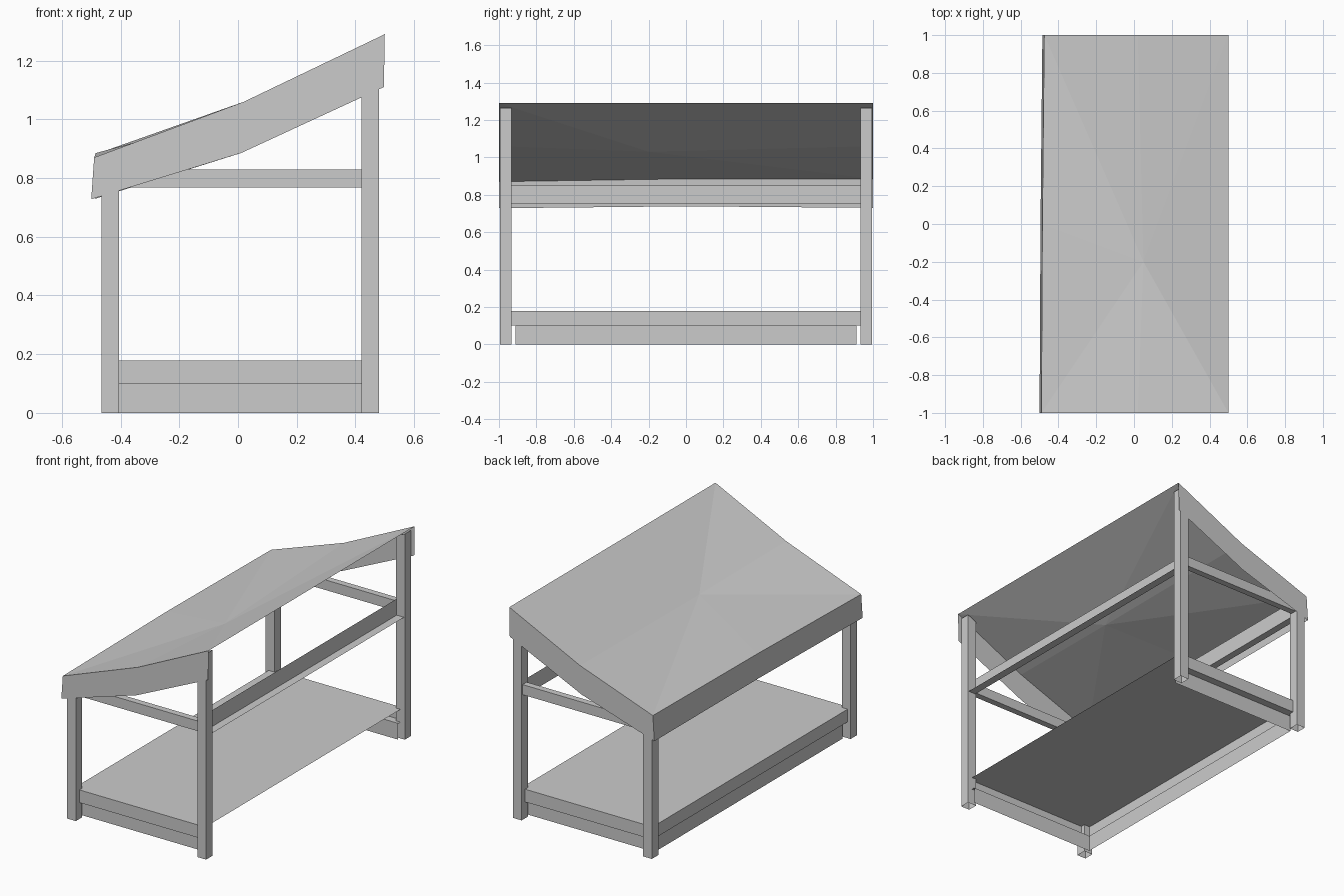
import bpy
import bmesh

cube = bpy.data.objects.get("Cube")
if cube:
    bpy.data.objects.remove(cube, do_unlink=True)

GREY = (0.6, 0.6, 0.6, 1.0)
mat = bpy.data.materials.new("plain_grey")
mat.use_nodes = True
mat.diffuse_color = GREY
mat.node_tree.nodes["Principled BSDF"].inputs["Base Color"].default_value = GREY


def make(name, bm):
    mesh = bpy.data.meshes.new(name)
    bm.to_mesh(mesh)
    bm.free()
    mesh.materials.append(mat)
    obj = bpy.data.objects.new(name, mesh)
    bpy.context.collection.objects.link(obj)
    return obj


def loft(name, rings, closed=False):
    """Skin a stack of point rings with quads."""
    bm = bmesh.new()
    rows = [[bm.verts.new(p) for p in ring] for ring in rings]
    n = len(rows[0])
    for low, high in zip(rows, rows[1:]):
        for i in range(n if closed else n - 1):
            j = (i + 1) % n
            bm.faces.new((low[i], low[j], high[j], high[i]))
    return make(name, bm)


def box(name, x0, x1, y0, y1, z0, z1):
    bm = bmesh.new()
    bmesh.ops.create_cube(bm, size=1)
    for v in bm.verts:
        v.co = (x1 if v.co.x > 0 else x0,
                y1 if v.co.y > 0 else y0,
                z1 if v.co.z > 0 else z0)
    return make(name, bm)


def roof_z(x):
    return 1.055 + x * (0.46 if x > 0 else 0.36)


# Hollow corner posts, cut to the slope of the roof
for x0, x1, side in ((-0.465, -0.405, "low"), (0.42, 0.48, "tall")):
    for s, end in ((-1, "front"), (1, "back")):
        plan = [(x0, s * 0.995), (x1, s * 0.995), (x1, s * 0.933), (x0, s * 0.933)]
        if s > 0:
            plan.reverse()
        loft(f"{side}_{end}_post",
             [[(x, y, 0) for x, y in plan],
              [(x, y, roof_z(x) - 0.012) for x, y in plan]], closed=True)


# Table skirt on three sides, stepping in to a plinth
def skirt_ring(xl, y, z):
    return [(0.45, -y, z), (xl, -y, z), (xl, y, z), (0.45, y, z)][::-1]


loft("table_skirt", [skirt_ring(-0.445, 0.96, 0.178), skirt_ring(-0.445, 0.96, 0.1),
                     skirt_ring(-0.425, 0.912, 0.1), skirt_ring(-0.425, 0.912, 0)])

# Table top sheet
loft("table_top", [[(-0.445, -0.96, 0.178), (0.45, -0.96, 0.178)],
                   [(-0.445, 0.96, 0.178), (0.45, 0.96, 0.178)]])

# Side rails between the low and tall posts
for s, end in ((-1, "front"), (1, "back")):
    ys = sorted((s * 0.945, s * 0.985))
    box(f"{end}_rail", -0.405, 0.42, ys[0], ys[1], 0.768, 0.83)

# Long angle rails between the end posts
for inner, outer, side in ((0.425, 0.475, "tall"), (-0.41, -0.455, "low")):
    loft(f"{side}_side_rail",
         [[(x, y, z) for x, z in ((inner, 0.85), (inner, 0.75), (outer, 0.75))]
          for y in (-0.933, 0.933)])

# Roof outline, starting and ending on the open tall side
rim = [(0.5, -1, 1.29), (0.02, -1, 1.06), (-0.49, -1, 0.87), (-0.485, 0, 0.885),
       (-0.475, 1, 0.885), (0.02, 1, 1.06), (0.5, 1, 1.29)]
hem = [(0.497, -1, 1.11), (0.01, -1, 0.885), (-0.5, -1, 0.728), (-0.495, 0, 0.738),
       (-0.485, 1, 0.73), (0.01, 1, 0.885), (0.497, 1, 1.11)]

# Sagging canopy sheet fanned from its low point
bm = bmesh.new()
hub = bm.verts.new((0.05, -0.2, 1.03))
edge = [bm.verts.new(p) for p in rim]
for i, a in enumerate(edge):
    bm.faces.new((hub, edge[(i + 1) % len(edge)], a))
bmesh.ops.recalc_face_normals(bm, faces=bm.faces)
if sum(f.normal.z for f in bm.faces) < 0:
    bmesh.ops.reverse_faces(bm, faces=bm.faces)
make("canopy", bm)

# Hanging valance on three sides
loft("valance", [rim, hem])
